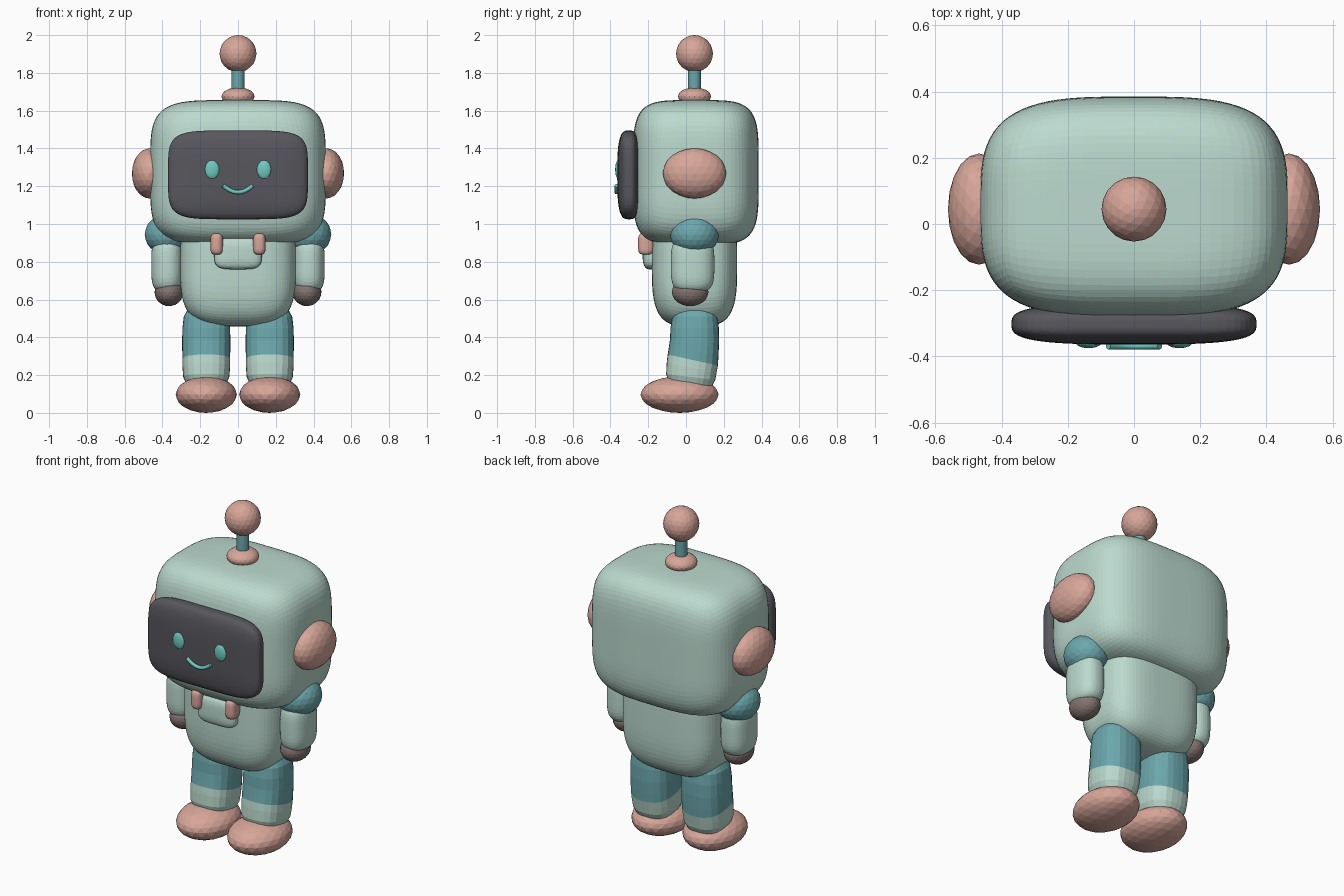
import bpy, bmesh, math
from mathutils import Vector

if "Cube" in bpy.data.objects:
    bpy.data.objects.remove(bpy.data.objects["Cube"])


def mat(name, rgb):
    m = bpy.data.materials.new(name)
    m.diffuse_color = (*rgb, 1)
    m.use_nodes = True
    m.node_tree.nodes["Principled BSDF"].inputs["Base Color"].default_value = m.diffuse_color
    return m


MINT = mat("mint", (0.50, 0.70, 0.62))
PINK = mat("dusty pink", (0.68, 0.38, 0.32))
TEAL = mat("teal", (0.15, 0.39, 0.42))
GREY = mat("charcoal", (0.095, 0.095, 0.11))
BROWN = mat("warm grey", (0.23, 0.175, 0.165))
GLOW = mat("bright teal", (0.16, 0.60, 0.54))


def finish(name, bm, mats):
    bmesh.ops.recalc_face_normals(bm, faces=bm.faces)
    me = bpy.data.meshes.new(name)
    bm.to_mesh(me)
    bm.free()
    ob = bpy.data.objects.new(name, me)
    for m in mats:
        me.materials.append(m)
    bpy.context.collection.objects.link(ob)
    return ob


def block(name, m, center, half, a, b, axis=2, cuts=15):
    """Rounded block: exponent a around the axis, b along it."""
    bm = bmesh.new()
    bmesh.ops.create_cube(bm, size=2)
    bmesh.ops.subdivide_edges(bm, edges=bm.edges[:], cuts=cuts, use_grid_fill=True)
    for v in bm.verts:
        p = [abs(c) for c in v.co]
        along = p.pop(axis)
        ring = (p[0] ** a + p[1] ** a) ** (b / a)
        k = (ring + along ** b) ** (-1 / b)
        v.co = Vector([center[i] + half[i] * v.co[i] * k for i in range(3)])
    return finish(name, bm, [m])


def ball(name, m, center, radii, sub=3):
    bm = bmesh.new()
    bmesh.ops.create_icosphere(bm, subdivisions=sub, radius=1)
    for v in bm.verts:
        v.co = Vector([center[i] + radii[i] * v.co[i] for i in range(3)])
    return finish(name, bm, [m])


def loft(name, mats, rings, split=99, n=24, power=2.6):
    """Stack of rounded rings (x, y, z, rx, ry, slope); rings below split take the second colour."""
    bm = bmesh.new()
    rows = []
    for x, y, z, rx, ry, slope in rings:
        row = []
        for i in range(n):
            c, s = math.cos(math.tau * i / n), math.sin(math.tau * i / n)
            k = (abs(c) ** power + abs(s) ** power) ** (-1 / power)
            row.append(bm.verts.new((x + rx * c * k, y + ry * s * k, z + slope * s * k * ry)))
        rows.append(row)
    for j in range(len(rows) - 1):
        for i in range(n):
            f = bm.faces.new((rows[j][i], rows[j][(i + 1) % n],
                              rows[j + 1][(i + 1) % n], rows[j + 1][i]))
            f.material_index = 1 if j >= split else 0
    bm.faces.new(rows[0])
    bm.faces.new(rows[-1]).material_index = len(mats) - 1
    return finish(name, bm, mats)


# Head, face screen and torso
block("head", MINT, (0, 0.052, 1.273), (0.465, 0.333, 0.383), 3.4, 4.6, cuts=23)
block("face_screen", GREY, (0, -0.302, 1.26), (0.37, 0.062, 0.235), 5, 3.2, axis=1, cuts=19)
block("torso", MINT, (0, 0.045, 0.81), (0.307, 0.226, 0.352), 3.3, 3.6, cuts=19)

# Antenna
ball("antenna_base", PINK, (0, 0.045, 1.675), (0.088, 0.088, 0.048))
loft("antenna_stem", [TEAL], [(0, 0.045, z, 0.035, 0.035, 0) for z in (1.66, 1.85)],
     n=16, power=2)
ball("antenna_ball", PINK, (0, 0.045, 1.902), (0.098, 0.098, 0.098))

# Chest pouch
block("pouch", MINT, (0, -0.185, 0.845), (0.126, 0.045, 0.085), 4, 3, axis=1, cuts=9)

# Smile
path = bpy.data.curves.new("smile_path", "CURVE")
path.dimensions = "3D"
path.bevel_depth = 0.011
path.bevel_resolution = 2
path.use_fill_caps = True
line = path.splines.new("POLY")
line.points.add(12)
for i, pt in enumerate(line.points):
    t = i / 6 - 1
    pt.co = (0.078 * t, -0.368, 1.168 + 0.036 * t * t, 1)
temp = bpy.data.objects.new("smile_path", path)
bpy.context.collection.objects.link(temp)
smile_mesh = bpy.data.meshes.new_from_object(temp.evaluated_get(bpy.context.evaluated_depsgraph_get()))
bpy.data.objects.remove(temp)
smile_mesh.materials.clear()
smile_mesh.materials.append(GLOW)
smile = bpy.data.objects.new("smile", smile_mesh)
bpy.context.collection.objects.link(smile)
for p in smile_mesh.polygons:
    p.material_index = 0

# Paired parts
for side, s in (("left", 1), ("right", -1)):
    ball(side + "_eye", GLOW, (s * 0.137, -0.358, 1.288), (0.039, 0.017, 0.051))
    ball(side + "_ear", PINK, (s * 0.468, 0.045, 1.268), (0.094, 0.168, 0.133))
    block(side + "_pouch_strap", PINK, (s * 0.113, -0.212, 0.895), (0.033, 0.042, 0.057),
          2.6, 4, cuts=7)
    # Arm
    ball(side + "_shoulder", TEAL, (s * 0.372, 0.045, 0.945), (0.122, 0.13, 0.11))
    block(side + "_forearm", MINT, (s * 0.375, 0.035, 0.785), (0.084, 0.115, 0.145),
          2.3, 3.8, cuts=11)
    ball(side + "_hand", BROWN, (s * 0.365, 0.022, 0.64), (0.077, 0.097, 0.075))
    # Leg with cuff
    x = s * 0.168
    loft(side + "_leg", [TEAL, MINT], [
        (x, 0.045, 0.56, 0.07, 0.07, 0),
        (x, 0.046, 0.545, 0.10, 0.105, 0),
        (x, 0.047, 0.51, 0.119, 0.12, 0),
        (x, 0.046, 0.45, 0.126, 0.128, 0),
        (x, 0.045, 0.38, 0.128, 0.13, -0.05),
        (x, 0.040, 0.32, 0.127, 0.132, -0.15),
        (x, 0.036, 0.28, 0.126, 0.133, -0.22),
        (x, 0.030, 0.24, 0.126, 0.132, -0.2),
        (x, 0.025, 0.19, 0.122, 0.13, -0.12),
        (x, 0.022, 0.15, 0.105, 0.115, -0.1),
        (x, 0.022, 0.13, 0.07, 0.08, -0.1)], split=6)
    ball(side + "_foot", PINK, (x, -0.034, 0.097), (0.162, 0.207, 0.097))
